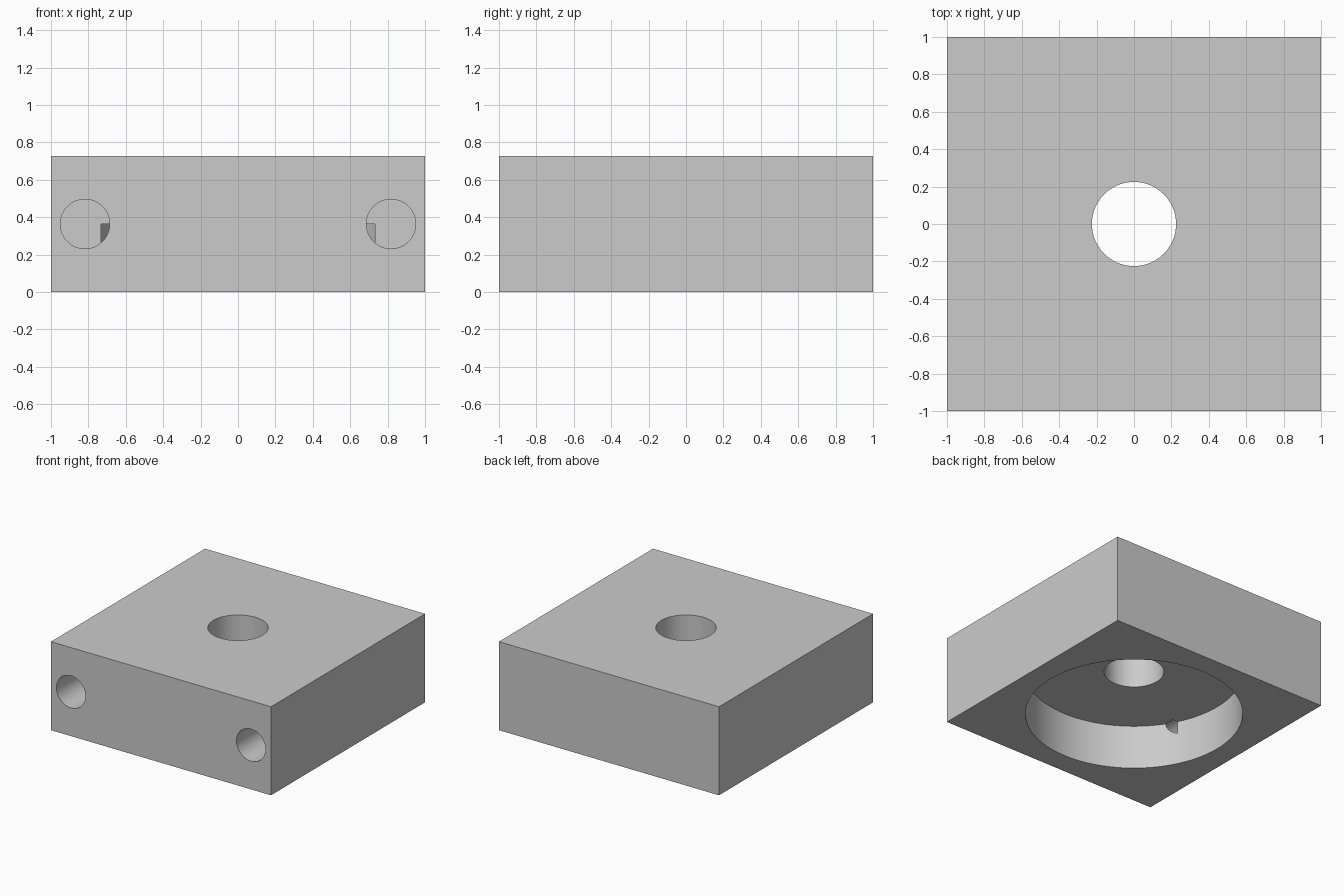
import bpy
import math

if "Cube" in bpy.data.objects:
    bpy.data.objects.remove(bpy.data.objects["Cube"])

U = 1 / 11          # modelling unit: the block is 22 x 22 x 8
H = 8 * U

grey = bpy.data.materials.new("plain_grey")
grey.diffuse_color = (0.6, 0.6, 0.6, 1)
grey.use_nodes = True
grey.node_tree.nodes["Principled BSDF"].inputs["Base Color"].default_value = grey.diffuse_color


def cylinder(name, radius, depth, centre, rotation=(0, 0, 0)):
    bpy.ops.mesh.primitive_cylinder_add(vertices=96, radius=radius, depth=depth,
                                        location=centre, rotation=rotation)
    obj = bpy.context.object
    obj.name = name
    obj.data.materials.append(grey)
    obj.hide_render = True
    return obj


# Square block
bpy.ops.mesh.primitive_cube_add(size=1, location=(0, 0, H / 2))
block = bpy.context.object
block.name = "block"
block.scale = (2, 2, H)
bpy.ops.object.transform_apply(location=True, rotation=False, scale=True)
block.data.materials.append(grey)

# Cutters: wide recess from below, centre through hole, two blind front holes
cutters = [
    cylinder("recess_cutter", 9 * U, 8 * U, (0, 0, 0)),
    cylinder("centre_hole_cutter", 2.475 * U, 3 * H, (0, 0, H / 2)),
]
start, end = -1.2, -4 * U
for side, label in ((-1, "left"), (1, "right")):
    cutters.append(cylinder(label + "_hole_cutter", 1.45 * U, end - start,
                            (side * 9 * U, (start + end) / 2, H / 2),
                            (math.pi / 2, 0, 0)))

# Cut the block and remove the cutters
bpy.ops.object.select_all(action='DESELECT')
block.select_set(True)
bpy.context.view_layer.objects.active = block
for cutter in cutters:
    mod = block.modifiers.new(cutter.name, 'BOOLEAN')
    mod.operation = 'DIFFERENCE'
    mod.solver = 'EXACT'
    mod.object = cutter
    bpy.ops.object.modifier_apply(modifier=mod.name)
for cutter in cutters:
    bpy.data.objects.remove(cutter, do_unlink=True)

# Smooth bores, sharp edges
bpy.ops.object.shade_smooth_by_angle(angle=math.radians(30))
